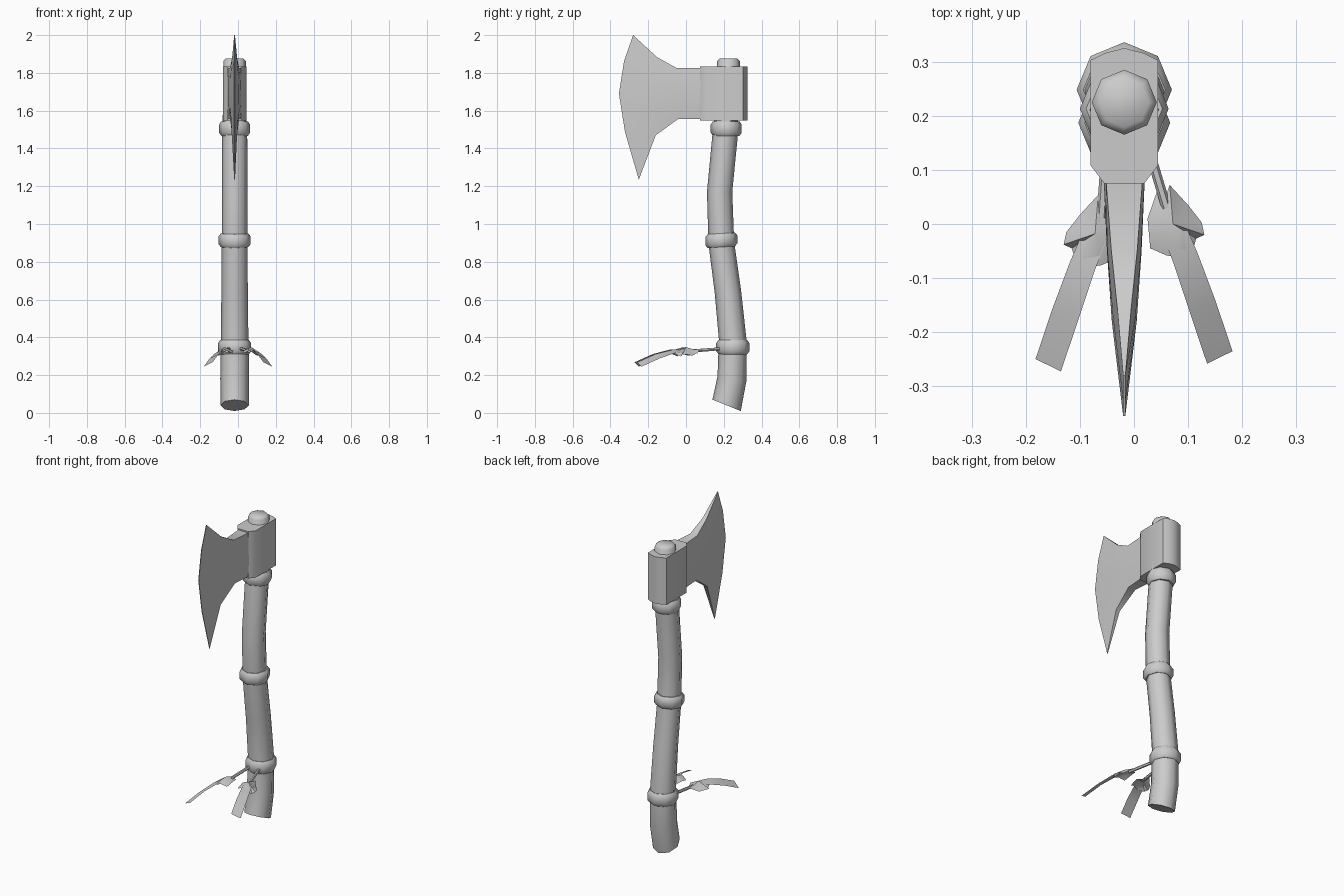
import bpy, bmesh, math
from mathutils import Vector

if "Cube" in bpy.data.objects:
    bpy.data.objects.remove(bpy.data.objects["Cube"], do_unlink=True)

CX = -0.018  # centre line of the axe

grey = bpy.data.materials.new("plain grey")
grey.use_nodes = True
grey.diffuse_color = (0.6, 0.6, 0.6, 1)
grey.node_tree.nodes["Principled BSDF"].inputs["Base Color"].default_value = (0.6, 0.6, 0.6, 1)


def finish(name, bm, closed=True, angle=50):
    if closed:
        bmesh.ops.remove_doubles(bm, verts=bm.verts, dist=0.0005)
    bmesh.ops.recalc_face_normals(bm, faces=bm.faces)
    me = bpy.data.meshes.new(name)
    bm.to_mesh(me)
    bm.free()
    me.materials.append(grey)
    ob = bpy.data.objects.new(name, me)
    bpy.context.collection.objects.link(ob)
    bpy.ops.object.select_all(action='DESELECT')
    ob.select_set(True)
    bpy.context.view_layer.objects.active = ob
    bpy.ops.object.shade_smooth_by_angle(angle=math.radians(angle))
    return ob


def loft(name, loops, caps=True, ring=True, angle=50):
    """Skin a list of equally long point loops."""
    bm = bmesh.new()
    rows = [[bm.verts.new(p) for p in loop] for loop in loops]
    n = len(rows[0])
    for a, b in zip(rows, rows[1:]):
        for i in range(n if ring else n - 1):
            j = (i + 1) % n
            bm.faces.new((a[i], a[j], b[j], b[i]))
    if caps:
        bm.faces.new(rows[0])
        bm.faces.new(rows[-1])
    return finish(name, bm, caps, angle)


def octagon(y, z, r, slope=0.0):
    pts = []
    for k in range(8):
        a = k * math.pi / 4
        dy = r * math.sin(a)
        pts.append((CX + r * math.cos(a), y + dy, z + slope * dy))
    return pts


# Curved handle with a slanted butt
loft("handle", [octagon(*s) for s in [
    (0.215, 0.04, 0.075, -0.4), (0.243, 0.18, 0.076, -0.2), (0.247, 0.34, 0.075, 0),
    (0.247, 0.39, 0.073, 0), (0.222, 0.64, 0.070, 0.08), (0.187, 0.90, 0.068, 0.08),
    (0.178, 1.17, 0.067, 0), (0.205, 1.45, 0.067, -0.08), (0.215, 1.60, 0.062, 0)]])

# Raised rings round the handle
for name, y, z, r, h, s in [("lower_ring", 0.248, 0.348, 0.088, 0.076, 0),
                            ("middle_ring", 0.187, 0.914, 0.085, 0.072, 0.06),
                            ("upper_ring", 0.213, 1.505, 0.082, 0.076, 0)]:
    prof = [(-0.5, 0.86), (-0.28, 1.0), (0.28, 1.0), (0.5, 0.86)]
    loft(name, [octagon(y, z + h * t, r * f, s) for t, f in prof])

# Handle end poking out above the head
loft("handle_top", [octagon(0.225, z, r) for z, r in
                    [(1.55, 0.058), (1.862, 0.06), (1.876, 0.046)]])

# Head socket: plan outline extruded upwards
plan = [(-0.037, 0.075), (-0.062, 0.108), (-0.062, 0.303), (-0.035, 0.316), (0, 0.325),
        (0.035, 0.316), (0.062, 0.303), (0.062, 0.108), (0.037, 0.075)]
loft("head_socket", [[(CX + x, y, z) for x, y in plan] for z in (1.547, 1.833)])

# Flared blade: columns of (y, z, half width) running from the cutting edge to the socket
columns = [
    [(-.28, 2.0, .002), (-.328, 1.863, .002), (-.355, 1.69, .002), (-.323, 1.487, .002), (-.25, 1.235, .002)],
    [(-.153, 1.883, .013), (-.17, 1.79, .021), (-.18, 1.69, .023), (-.175, 1.58, .021), (-.16, 1.47, .013)],
    [(-.048, 1.825, .024), (-.05, 1.76, .031), (-.05, 1.69, .032), (-.05, 1.62, .031), (-.04, 1.557, .024)],
    [(.085, 1.825, .034), (.085, 1.76, .038), (.085, 1.69, .038), (.085, 1.62, .038), (.085, 1.557, .034)]]
loft("blade", [[(CX + w, y, z) for y, z, w in col] +
               [(CX - w, y, z) for y, z, w in reversed(col)] for col in columns])

# Two cords, each with a draped leaf and a hanging strip
leaf = [(.043, .062), (.058, .05), (.066, .072), (.1, .035), (.125, .003), (.13, -.02),
        (.115, -.027), (.103, -.065), (.06, -.058), (.03, -.045), (.025, .01)]
strip = [((.045, 0, .335), (.09, .01, .328)), ((.072, -.07, .335), (.118, -.055, .318)),
         ((.102, -.16, .312), (.15, -.14, .288)), ((.135, -.258, .268), (.182, -.235, .245))]
for side, sx, dy in [("left", 1, 0), ("right", -1, -0.018)]:
    # cord
    a = Vector((CX + sx * 0.03, 0.19, 0.34))
    b = Vector((sx * 0.06, 0.03 + dy, 0.327))
    d = (b - a).normalized()
    u = d.cross(Vector((0, 0, 1))).normalized()
    v = d.cross(u)
    loft(side + "_cord", [[p + 0.009 * (math.cos(t) * u + math.sin(t) * v)
                           for t in [k * math.pi / 3 for k in range(6)]] for p in (a, b)])
    # leaf, domed over the cord end
    bm = bmesh.new()
    c = bm.verts.new((sx * 0.072, dy, 0.348))
    rim = [bm.verts.new((sx * x, y + dy, 0.337 - 0.3 * max(0, x - 0.06) - (0.022 if i % 3 == 0 else 0.008)))
           for i, (x, y) in enumerate(leaf)]
    for i in range(len(rim)):
        bm.faces.new((c, rim[i], rim[(i + 1) % len(rim)]))
    finish(side + "_leaf", bm, False)
    # strip
    loft(side + "_strip", [[(sx * x, y + dy * 0.8, z) for x, y, z in row] for row in strip],
         caps=False, ring=False)
